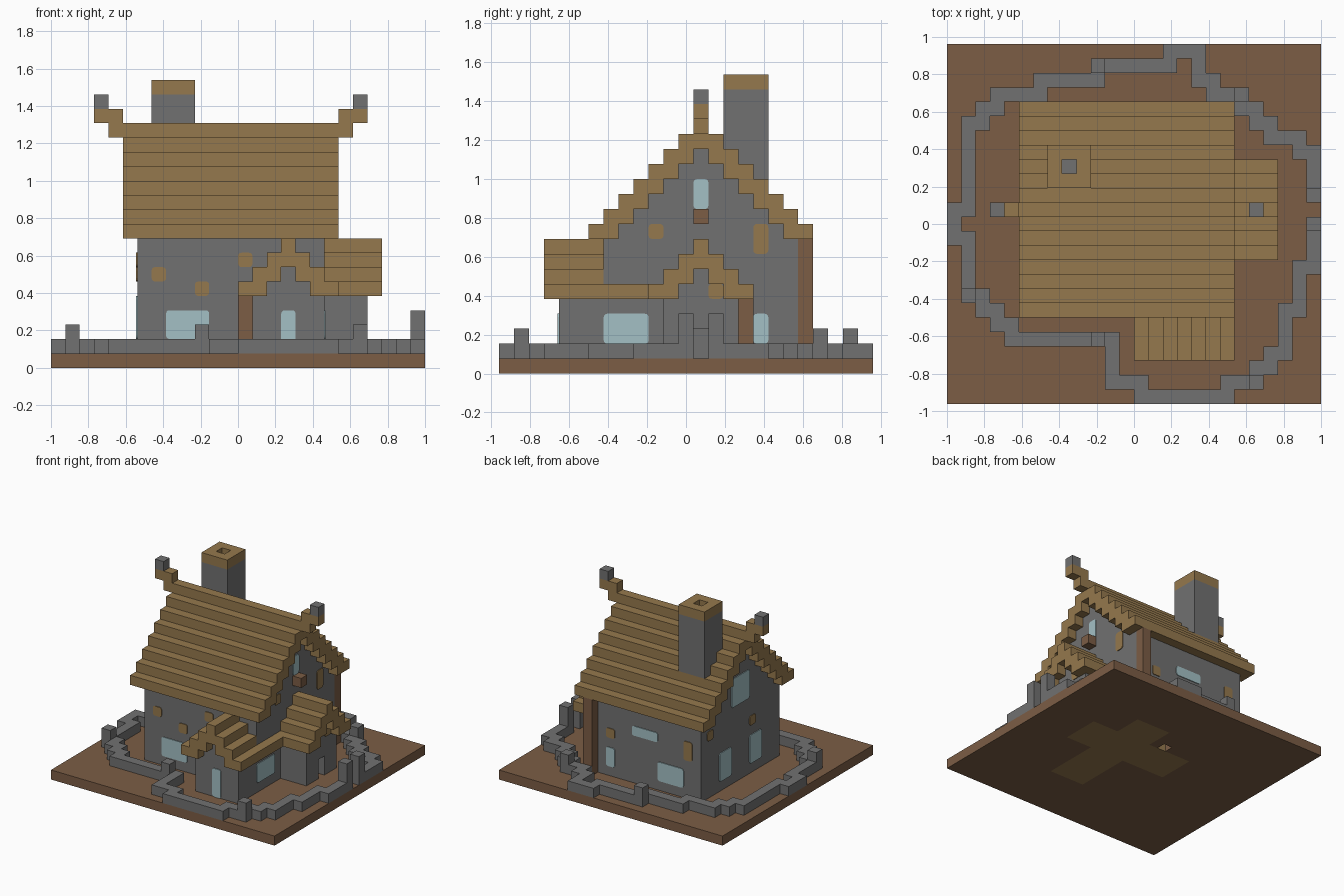
import bpy, bmesh
from mathutils import Vector
from itertools import product

old = bpy.data.objects.get("Cube")
if old:
    bpy.data.objects.remove(old, do_unlink=True)

U = 1 / 13                                  # edge of one block
ORIGIN = Vector((-1, -12.5 * U, 0))


def material(name, rgb):
    m = bpy.data.materials.new(name)
    m.use_nodes = True
    m.diffuse_color = (*rgb, 1)
    m.node_tree.nodes["Principled BSDF"].inputs["Base Color"].default_value = (*rgb, 1)
    return m


EARTH = material("brown_timber", (0.20, 0.11, 0.06))
THATCH = material("tan_thatch", (0.30, 0.19, 0.075))
STONE = material("grey_stone", (0.165, 0.165, 0.165))
GLASS = material("pale_blue_glass", (0.37, 0.53, 0.56))


def finish(name, bm, mat):
    me = bpy.data.meshes.new(name)
    bm.to_mesh(me)
    bm.free()
    me.materials.append(mat)
    ob = bpy.data.objects.new(name, me)
    bpy.context.collection.objects.link(ob)
    return ob


def box(i0, i1, j0, j1, k0, k1):
    """Set of block cells; upper bounds are exclusive."""
    return set(product(range(i0, i1), range(j0, j1), range(k0, k1)))


def blocks(name, mat, cells):
    """Mesh of the exposed faces of a set of cells."""
    bm = bmesh.new()
    verts = {}

    def vert(p):
        key = tuple(p)
        if key not in verts:
            verts[key] = bm.verts.new(ORIGIN + Vector(key) * U)
        return verts[key]

    for cell in sorted(cells):
        for axis, side in product(range(3), (0, 1)):
            near = list(cell)
            near[axis] += 2 * side - 1
            if tuple(near) in cells:
                continue
            a, b = (axis + 1) % 3, (axis + 2) % 3
            loop = []
            for da, db in ((0, 0), (1, 0), (1, 1), (0, 1)):
                p = list(cell)
                p[axis] += side
                p[a] += da
                p[b] += db
                loop.append(vert(p))
            bm.faces.new(loop if side else loop[::-1])
    bmesh.ops.dissolve_limit(bm, angle_limit=0.01, verts=bm.verts, edges=bm.edges)
    return finish(name, bm, mat)


def plate(name, mat, axis, plane, a0, a1, k0, k1):
    """Thin rounded panel on a wall plane; axis 0 faces x, axis 1 faces y."""
    lo, hi = [0, 0, k0], [0, 0, k1]
    lo[axis] = hi[axis] = plane
    lo[1 - axis], hi[1 - axis] = a0, a1
    centre = ORIGIN + (Vector(lo) + Vector(hi)) * U / 2
    size = (Vector(hi) - Vector(lo)) * U
    size[axis] = 0.012
    bm = bmesh.new()
    bmesh.ops.create_cube(bm, size=1)
    for v in bm.verts:
        v.co = centre + v.co * size
    edges = [e for e in bm.edges
             if abs(e.verts[0].co[axis] - e.verts[1].co[axis]) > 0.001]
    bmesh.ops.bevel(bm, geom=edges, offset=0.018, segments=3, profile=0.5, affect='EDGES')
    return finish(name, bm, mat)


# Ground slab with a timber floor let into it
floor = box(14, 18, 6, 19, 0, 1) | box(9, 21, 12, 16, 0, 1)
drain = {(12, 16, 0)}
blocks("ground_slab", EARTH, box(0, 26, 0, 25, 0, 1) - floor - drain)
blocks("floor_inlay", THATCH, floor)


# Stepped gables: thatch span and wall height by distance from the ridge
def thatch_span(d, peak, eave):
    return max(eave, peak - 2 - d), peak - d


def gable(mid, half, peak, eave, start, end, along_x, roof):
    cells = set()
    for n in range(mid - half, mid + half + 1):
        low, high = thatch_span(abs(n - mid), peak, eave)
        k0, k1 = (low, high) if roof else (1, low)
        if along_x:
            cells |= box(start, end, n, n + 1, k0, k1)
        else:
            cells |= box(n, n + 1, start, end, k0, k1)
    return cells


blocks("main_walls", STONE, gable(13, 6, 17, 9, 6, 19, True, False))
blocks("main_roof", THATCH, gable(13, 7, 17, 9, 5, 20, True, True))
blocks("porch_walls", STONE, gable(16, 2, 9, 5, 4, 7, False, False))
blocks("porch_roof", THATCH, gable(16, 3, 9, 5, 3, 7, False, True) | box(19, 20, 7, 10, 5, 6))
doorway = box(21, 22, 13, 14, 1, 3)
blocks("wing_walls", STONE, gable(13, 2, 9, 5, 19, 22, True, False) - doorway)
blocks("wing_roof", THATCH, gable(13, 3, 9, 5, 19, 23, True, True))

# Ridge horns with stone tips
for side, inner, outer in (("right", 4, 3), ("left", 20, 21)):
    blocks(side + "_ridge_horn", THATCH, box(inner, inner + 1, 13, 14, 16, 18) | {(outer, 13, 17)})
    blocks(side + "_horn_tip", STONE, {(outer, 13, 18)})

# Chimney
flue = box(8, 9, 16, 17, 17, 20)
blocks("chimney_stack", STONE, box(7, 10, 15, 18, 9, 19) - flue)
blocks("chimney_cap", THATCH, box(7, 10, 15, 18, 19, 20) - flue)

# Timber posts and window box
for name, i, j, top in (("front_post", 13, 6, 5), ("side_post", 19, 16, 5), ("back_post", 18, 20, 9)):
    blocks(name, EARTH, box(i, i + 1, j, j + 1, 1, top))
blocks("window_box", EARTH, {(19, 13, 10)})

# Garden wall: each leg runs along x, then along y; open at the gate
route = [(25, 14), (25, 17), (24, 18), (22, 19), (21, 20), (20, 21), (18, 22), (17, 24),
         (15, 23), (10, 22), (6, 21), (3, 20), (2, 19), (1, 13), (0, 11), (1, 7), (2, 6),
         (3, 5), (4, 4), (11, 1), (13, 0), (19, 1), (21, 2), (22, 3), (23, 6), (24, 9), (25, 12)]
wall = set()
for (i0, j0), (i1, j1) in zip(route, route[1:]):
    wall |= box(min(i0, i1), max(i0, i1) + 1, j0, j0 + 1, 1, 2)
    wall |= box(i1, i1 + 1, min(j0, j1), max(j0, j1) + 1, 1, 2)
wall |= {(i, j, 2) for i, j in ((1, 7), (10, 4), (21, 1), (20, 21), (10, 23))}
for j in (12, 14):
    wall |= box(25, 26, j, j + 1, 1, 4)
blocks("garden_wall", STONE, wall)

# Windows: axis, wall plane, span along the wall, height span
for name, *spec in (
        ("front_window", 1, 7, 8, 11, 2, 4), ("porch_window", 1, 4, 16, 17, 1, 4),
        ("side_wide_window", 0, 19, 7, 10, 2, 4), ("side_small_window", 0, 19, 17, 18, 2, 4),
        ("side_gable_window", 0, 19, 13, 14, 11, 13), ("back_high_window", 1, 20, 11, 14, 6, 7),
        ("back_small_window", 1, 20, 16, 17, 2, 4), ("back_wide_window", 1, 20, 8, 11, 2, 4),
        ("far_gable_window", 0, 6, 12, 15, 9, 12), ("far_back_window", 0, 6, 15, 17, 2, 5),
        ("far_front_window", 0, 6, 10, 12, 2, 5)):
    plate(name, GLASS, *spec)

# Tan patches in the stonework: axis, wall plane, position, height span
for axis, plane, a, k0, k1 in (
        (1, 7, 7, 6, 7), (1, 7, 10, 5, 6), (1, 7, 13, 7, 8),
        (0, 19, 10, 9, 10), (0, 19, 17, 8, 10), (0, 22, 14, 5, 6),
        (1, 20, 7, 5, 7), (1, 20, 16, 5, 6), (0, 6, 18, 7, 8), (0, 6, 11, 6, 7)):
    plate("wall_patch", THATCH, axis, plane, a, a + 1, k0, k1)
